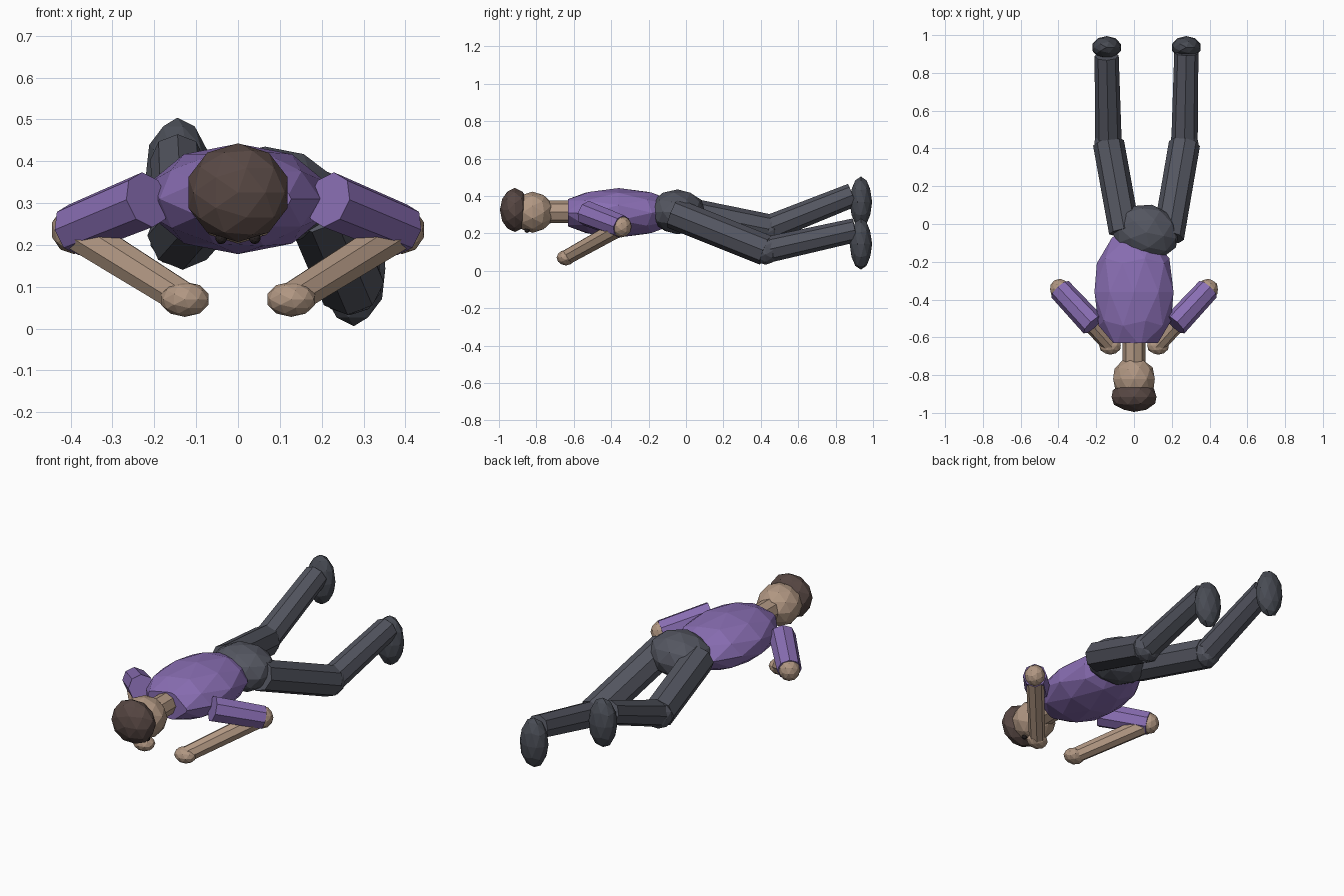
import bpy, bmesh, math
from mathutils import Matrix, Vector

cube = bpy.data.objects.get("Cube")
if cube:
    bpy.data.objects.remove(cube, do_unlink=True)


def material(name, rgb):
    mat = bpy.data.materials.new(name)
    mat.use_nodes = True
    mat.diffuse_color = (*rgb, 1)
    mat.node_tree.nodes["Principled BSDF"].inputs["Base Color"].default_value = (*rgb, 1)
    return mat


purple = material("purple shirt", (0.25, 0.155, 0.45))
skin = material("tan skin", (0.44, 0.31, 0.225))
brown = material("dark brown hair", (0.095, 0.063, 0.056))
grey = material("slate trousers", (0.088, 0.093, 0.118))
shoe = material("dark slate shoe", (0.065, 0.071, 0.088))
dark = material("eye black", (0.02, 0.015, 0.015))


def finish(bm, name, mat):
    bmesh.ops.recalc_face_normals(bm, faces=bm.faces)
    mesh = bpy.data.meshes.new(name)
    bm.to_mesh(mesh)
    bm.free()
    mesh.materials.append(mat)
    obj = bpy.data.objects.new(name, mesh)
    bpy.context.collection.objects.link(obj)
    return obj


def ball(name, mat, centre, radii, pole_y=True, turn=0, flat_y=None):
    """Faceted ellipsoid, optionally cut flat at its front end."""
    bm = bmesh.new()
    bmesh.ops.create_icosphere(bm, subdivisions=2, radius=1)
    if pole_y:
        bmesh.ops.rotate(bm, verts=bm.verts, matrix=Matrix.Rotation(math.pi / 2, 3, 'X'))
    bmesh.ops.transform(bm, verts=bm.verts, matrix=Matrix.Translation(centre)
                        @ Matrix.Rotation(turn, 4, 'Z') @ Matrix.Diagonal((*radii, 1)))
    if flat_y is not None:
        cut = bmesh.ops.bisect_plane(bm, geom=bm.verts[:] + bm.edges[:] + bm.faces[:],
                                     plane_co=(0, flat_y, 0), plane_no=(0, -1, 0),
                                     clear_outer=True)
        rim = [e for e in cut["geom_cut"] if isinstance(e, bmesh.types.BMEdge)]
        bmesh.ops.contextual_create(bm, geom=rim)
    return finish(bm, name, mat)


def limb(name, mat, start, end, r1, r2, sides=8):
    """Tapered faceted cylinder between two points."""
    a, b = Vector(start), Vector(end)
    axis = b - a
    bm = bmesh.new()
    bmesh.ops.create_cone(bm, cap_ends=True, segments=sides, radius1=r1, radius2=r2,
                          depth=axis.length)
    bmesh.ops.transform(bm, verts=bm.verts, matrix=Matrix.Translation((a + b) / 2)
                        @ axis.to_track_quat('Z', 'Y').to_matrix().to_4x4())
    return finish(bm, name, mat)


# Head, facing down
ball("head", skin, (0, -0.82, 0.313), (0.116, 0.116, 0.11))
ball("hair", brown, (0, -0.915, 0.325), (0.125, 0.08, 0.118))
limb("neck", skin, (0, -0.78, 0.315), (0, -0.58, 0.315), 0.06, 0.06)

# Body
ball("torso", purple, (0, -0.36, 0.31), (0.22, 0.34, 0.132), flat_y=-0.63)
ball("hips", grey, (0.065, -0.045, 0.315), (0.178, 0.15, 0.12), pole_y=False, turn=-0.2)

# Eyes and arms, the same on both sides
for side, s in (("left", 1), ("right", -1)):
    ball(side + "_eye", dark, (s * 0.04, -0.85, 0.216), (0.014, 0.014, 0.014))
    elbow = (s * 0.392, -0.345, 0.236)
    hand = (s * 0.127, -0.642, 0.07)
    limb(side + "_sleeve", purple, (s * 0.217, -0.533, 0.308), elbow, 0.068, 0.063)
    ball(side + "_elbow", skin, elbow, (0.055, 0.055, 0.058))
    limb(side + "_forearm", skin, elbow, hand, 0.048, 0.042)
    ball(side + "_hand", skin, hand, (0.06, 0.05, 0.042))

# Legs, each in its own step of the crawl
legs = (("left", (0.182, -0.07, 0.308), (0.267, 0.425, 0.11), (0.277, 0.905, 0.217), 0.143),
        ("right", (-0.05, -0.04, 0.318), (-0.135, 0.43, 0.222), (-0.145, 0.89, 0.405), 0.367))
for side, hip, knee, ankle, foot_z in legs:
    limb(side + "_thigh", grey, hip, knee, 0.083, 0.083)
    ball(side + "_knee", grey, knee, (0.078, 0.078, 0.078))
    limb(side + "_shin", grey, knee, ankle, 0.07, 0.064)
    ball(side + "_foot", shoe, (ankle[0], 0.935, foot_z), (0.079, 0.06, 0.137), pole_y=False)
